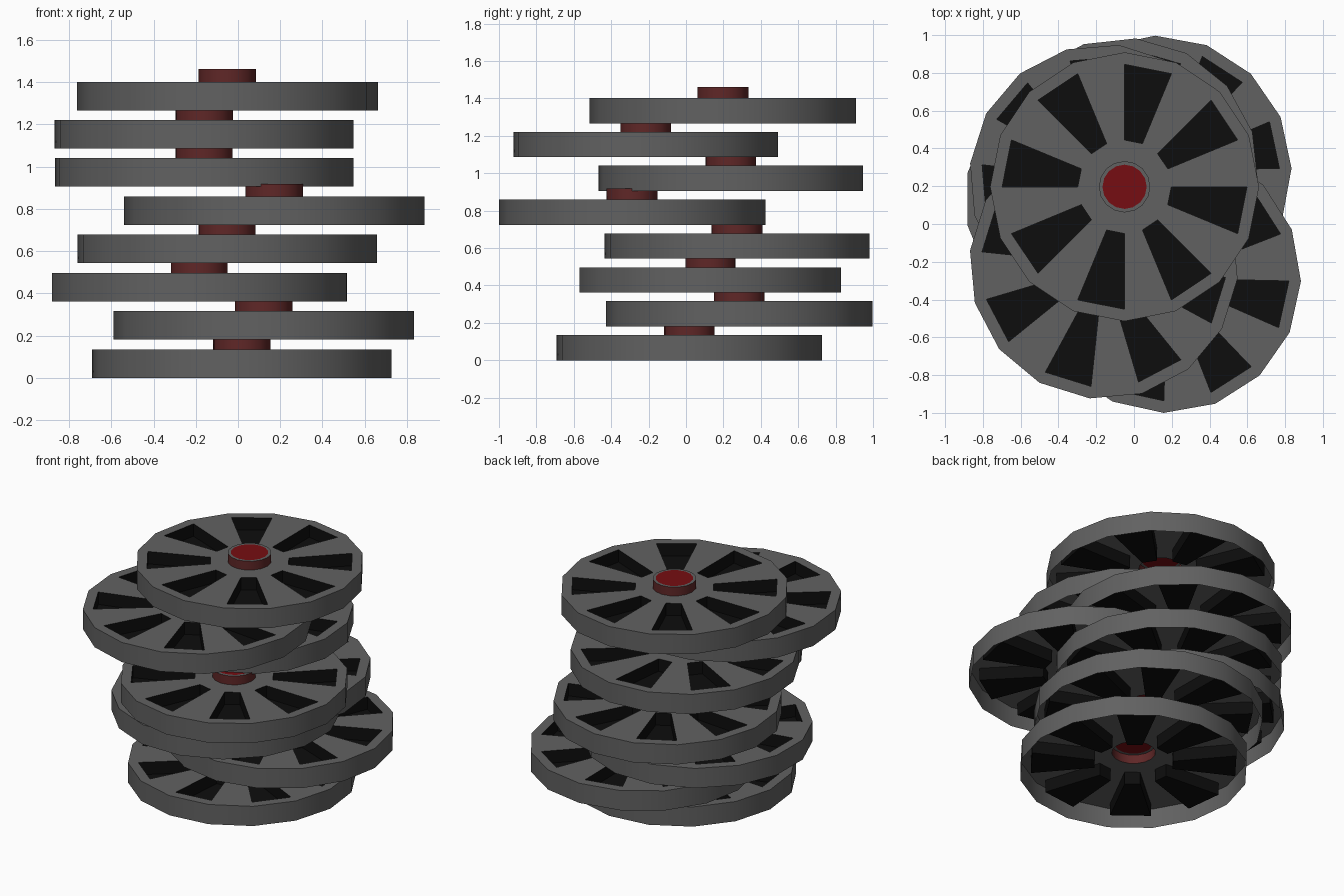
import bpy, bmesh, math

if "Cube" in bpy.data.objects:
    bpy.data.objects.remove(bpy.data.objects["Cube"])


def make_mat(name, col):
    m = bpy.data.materials.new(name)
    m.diffuse_color = (*col, 1)
    m.use_nodes = True
    m.node_tree.nodes["Principled BSDF"].inputs["Base Color"].default_value = m.diffuse_color
    return m


grey = make_mat("dark_grey", (0.12, 0.12, 0.12))
black = make_mat("black", (0.004, 0.004, 0.004))
maroon = make_mat("maroon", (0.115, 0.02, 0.02))
red = make_mat("red", (0.18, 0.004, 0.006))

N = 16                      # sides of every disc
R, H = 0.712, 0.135         # plate radius and height
R_HUB, R_CAP = 0.136, 0.117
R_IN, R_OUT = 0.248, 0.648  # slot radii
FLOOR = 0.05                # slot floor height
HUB_TOP = 0.195

# centre x, centre y, rotation in degrees, bottom to top
STACK = [(0.018, 0.018, 18), (0.122, 0.285, 23.3), (-0.183, 0.13, 11),
         (-0.052, 0.273, -5), (0.172, -0.288, -1.2), (-0.16, 0.24, 16),
         (-0.16, -0.215, -6), (-0.05, 0.197, 0)]
STEP = 0.181


def finish(name, bm, mats, loc, rot):
    bmesh.ops.remove_doubles(bm, verts=bm.verts, dist=1e-5)
    me = bpy.data.meshes.new(name)
    bm.to_mesh(me)
    bm.free()
    for m in mats:
        me.materials.append(m)
    ob = bpy.data.objects.new(name, me)
    bpy.context.collection.objects.link(ob)
    ob.location = loc
    ob.rotation_euler.z = math.radians(rot)
    bpy.ops.object.select_all(action='DESELECT')
    ob.select_set(True)
    bpy.context.view_layer.objects.active = ob
    bpy.ops.object.shade_smooth_by_angle(angle=math.radians(30))


def face(bm, mat, *pts):
    """Face from (radius, sector corner, height) points."""
    vs = [bm.verts.new((r * math.cos(k * math.tau / N),
                        r * math.sin(k * math.tau / N), z)) for r, k, z in pts]
    bm.faces.new(vs).material_index = mat


def flat(bm, mat, r0, r1, k, z):
    face(bm, mat, (r0, k, z), (r1, k, z), (r1, k + 1, z), (r0, k + 1, z))


def wall(bm, mat, r, k, z0, z1):
    face(bm, mat, (r, k, z0), (r, k + 1, z0), (r, k + 1, z1), (r, k, z1))


def plate(name, loc, rot):
    bm = bmesh.new()
    for k in range(N):
        # top sheet and outer rim, open underneath
        flat(bm, 0, R_HUB, R_IN, k, H)
        flat(bm, 0, R_OUT, R, k, H)
        wall(bm, 0, R, k, 0, H)
        if k % 2 == 0:
            flat(bm, 0, R_IN, R_OUT, k, H)
            continue
        # black pocket in every second sector
        flat(bm, 1, R_IN, R_OUT, k, FLOOR)
        wall(bm, 1, R_IN, k, FLOOR, H)
        wall(bm, 1, R_OUT, k, H, FLOOR)
        for j, a, b in ((k, R_OUT, R_IN), (k + 1, R_IN, R_OUT)):
            face(bm, 1, (a, j, FLOOR), (b, j, FLOOR), (b, j, H), (a, j, H))
    finish(name, bm, (grey, black), loc, rot)


def hub(name, loc, rot):
    bm = bmesh.new()
    for k in range(N):
        wall(bm, 0, R_HUB, k, H, HUB_TOP)
        flat(bm, 2, R_CAP, R_HUB, k, HUB_TOP)
    # red cap disc
    face(bm, 1, *[(R_CAP, k, HUB_TOP) for k in range(N)])
    finish(name, bm, (maroon, red, grey), loc, rot)


for i, (x, y, rot) in enumerate(STACK):
    plate(f"plate_{i + 1}", (x, y, i * STEP), rot)
    hub(f"hub_{i + 1}", (x, y, i * STEP), rot)
